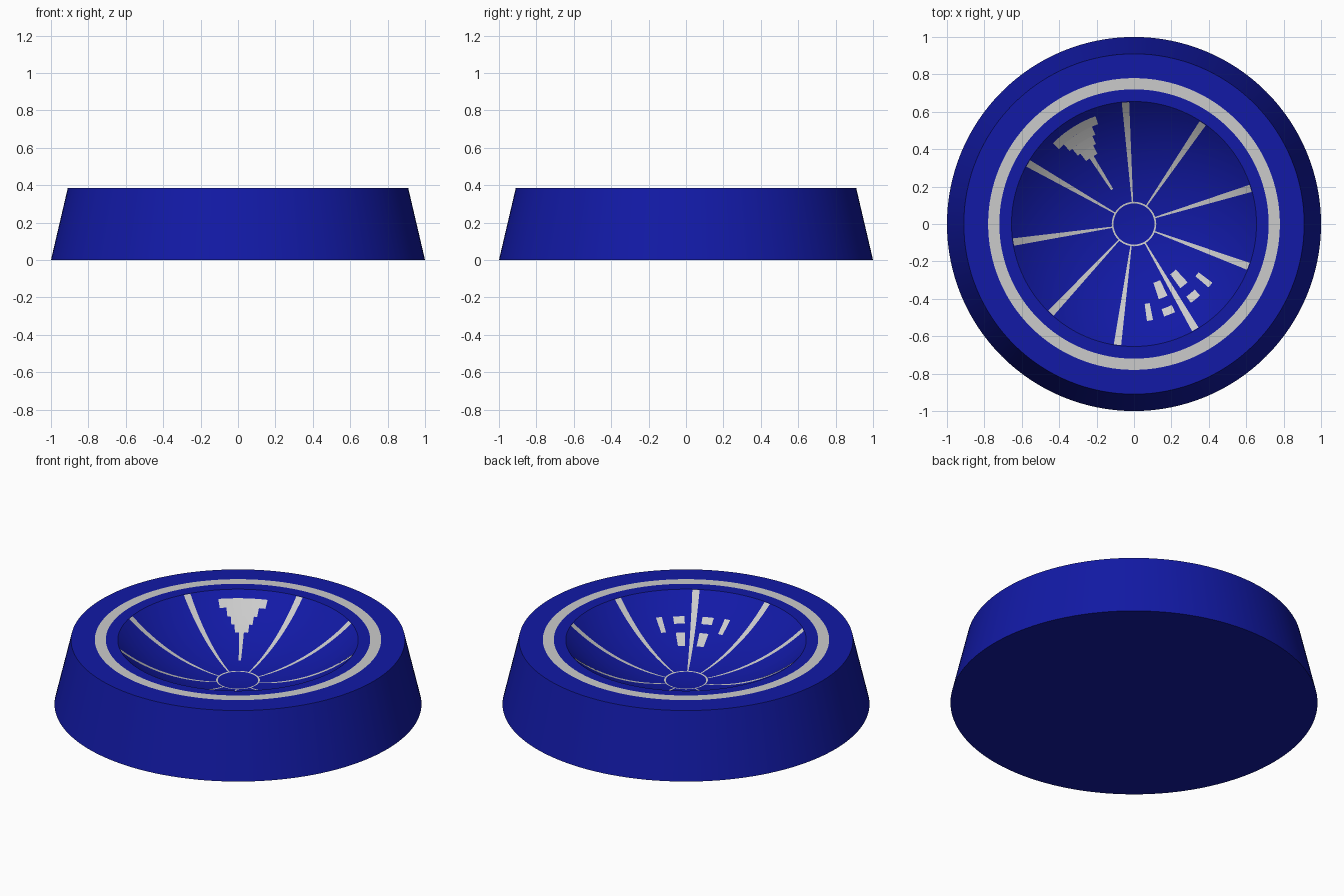
import bpy, bmesh, math

if "Cube" in bpy.data.objects:
    bpy.data.objects.remove(bpy.data.objects["Cube"])

TOP_Z, BOWL_R, DEPTH = 0.385, 0.655, 0.25
SPHERE_R = (BOWL_R ** 2 + DEPTH ** 2) / (2 * DEPTH)
LIFT = 0.002   # markings sit just above the surface

blue = bpy.data.materials.new("deep_blue")
blue.diffuse_color = (0.006, 0.01, 0.38, 1)
blue.use_nodes = True
blue.node_tree.nodes["Principled BSDF"].inputs["Base Color"].default_value = blue.diffuse_color


def surface_z(r):
    """Height of the dish: spherical hollow inside, flat rim outside."""
    if r >= BOWL_R:
        return TOP_Z
    return TOP_Z - DEPTH + SPHERE_R - math.sqrt(SPHERE_R ** 2 - r * r)


def finish(name, bm, material=None):
    mesh = bpy.data.meshes.new(name)
    bm.to_mesh(mesh)
    bm.free()
    obj = bpy.data.objects.new(name, mesh)
    bpy.context.collection.objects.link(obj)
    if material:
        mesh.materials.append(material)
    bpy.ops.object.select_all(action='DESELECT')
    obj.select_set(True)
    bpy.context.view_layer.objects.active = obj
    bpy.ops.object.shade_smooth_by_angle(angle=math.radians(30))
    return obj


def add_patch(bm, r0, r1, a0, a1):
    """Sector between two radii and two angles (degrees), laid on the dish."""
    nr = max(1, math.ceil((r1 - r0) / 0.03))
    na = max(1, math.ceil((a1 - a0) / 2.8125))
    grid = []
    for i in range(nr + 1):
        r = r0 + (r1 - r0) * i / nr
        row = []
        for j in range(na + 1):
            a = math.radians(a0 + (a1 - a0) * j / na)
            row.append(bm.verts.new((r * math.cos(a), r * math.sin(a), surface_z(r) + LIFT)))
        grid.append(row)
    for i in range(nr):
        for j in range(na):
            bm.faces.new((grid[i][j], grid[i + 1][j], grid[i + 1][j + 1], grid[i][j + 1]))


def marking(name, patches):
    bm = bmesh.new()
    for p in patches:
        add_patch(bm, *p)
    bmesh.ops.remove_doubles(bm, verts=bm.verts, dist=1e-5)
    return finish(name, bm)


# Dish body: tapered wall, flat rim and spherical hollow, revolved
profile = [(0, 0), (1, 0), (0.91, TOP_Z)]
profile += [(BOWL_R * (1 - i / 24), surface_z(BOWL_R * (1 - i / 24))) for i in range(25)]
bm = bmesh.new()
pts = [bm.verts.new((r, 0, z)) for r, z in profile]
edges = [bm.edges.new(pair) for pair in zip(pts, pts[1:])]
bmesh.ops.spin(bm, geom=pts + edges, cent=(0, 0, 0), axis=(0, 0, 1),
               angle=2 * math.pi, steps=128, use_merge=True)
bmesh.ops.remove_doubles(bm, verts=bm.verts, dist=1e-5)
bmesh.ops.recalc_face_normals(bm, faces=bm.faces)
finish("dish_body", bm, blue)

# Rings on the rim and round the centre
marking("rim_ring", [(0.72, 0.78, 0, 360)])
marking("centre_ring", [(0.110, 0.119, 0, 360)])

# Tapered spokes
spokes = [94, 55.7, 17, -20.3, -59.8, -97.8, -133, -171.5, 150.2]
marking("spokes", [(0.119, 0.652, a - 1.75, a + 1.75) for a in spokes])

# Stepped funnel with a thin stem: inner radius, outer radius, half angle
steps = [(0.567, 0.612, 12.7), (0.52, 0.567, 9.0), (0.473, 0.52, 7.0),
         (0.423, 0.473, 4.9), (0.218, 0.423, 1.7)]
for n, (r0, r1, h) in enumerate(steps, 1):
    marking(f"funnel_step_{n}", [(r0, r1, 122.4 - h, 122.4 + h)])

# Small blocks mirrored about one spoke: radius, offset angle, length, half angle
blocks = [(0.477, 21.0, 0.092, 1.8), (0.499, 8.9, 0.042, 3.5), (0.377, 8.8, 0.092, 3.4)]
for side, label in ((-1, "left"), (1, "right")):
    marking(f"blocks_{label}", [(r - l / 2, r + l / 2, -59.6 + side * o - h, -59.6 + side * o + h)
                                for r, o, l, h in blocks])
